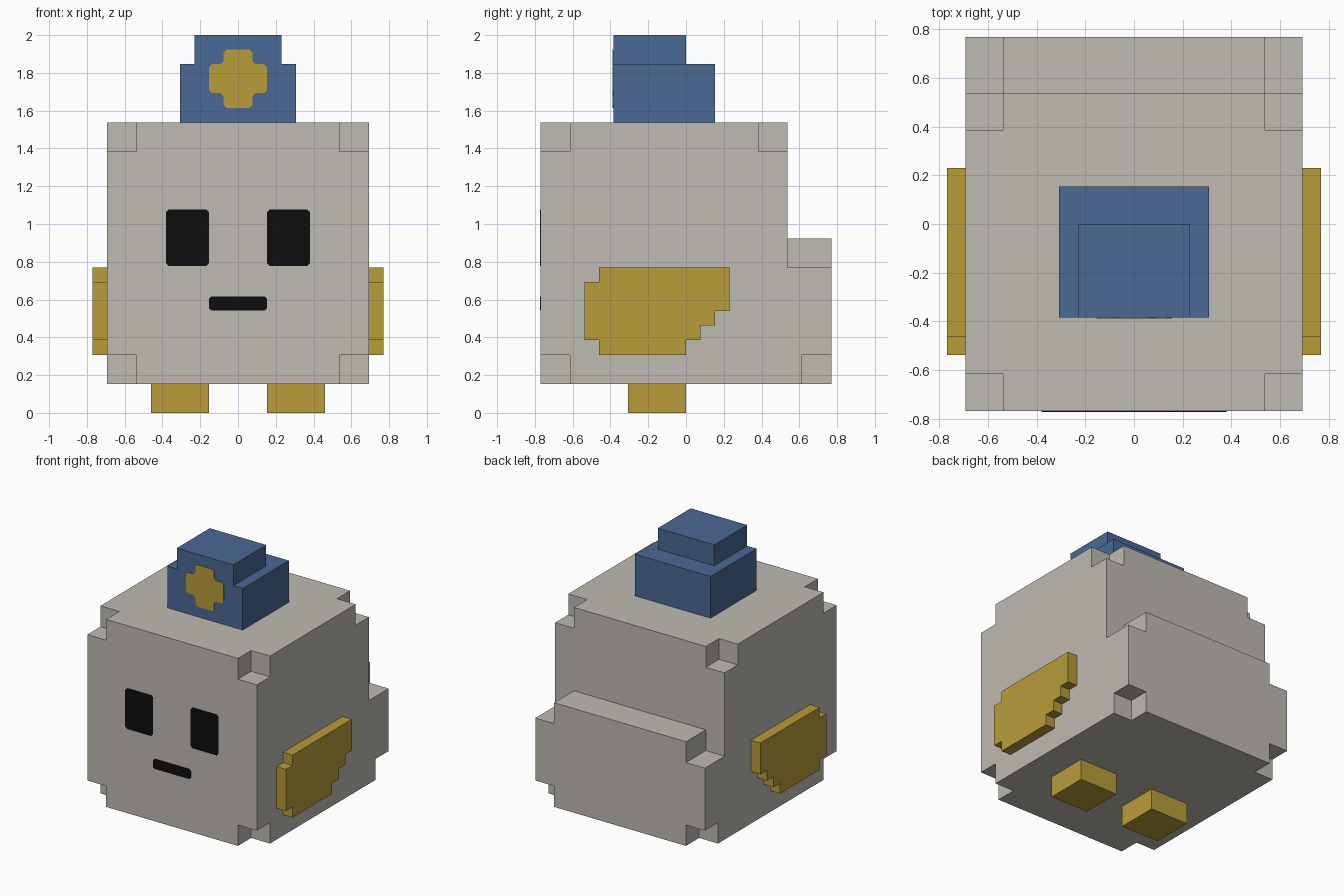
import bpy, bmesh
from mathutils import Vector, Matrix

cube = bpy.data.objects.get("Cube")
if cube:
    bpy.data.objects.remove(cube, do_unlink=True)

U = 1 / 13  # one voxel; all sizes below are in voxels


def material(name, rgb):
    lin = [((c / 255 + 0.055) / 1.055) ** 2.4 if c > 10 else c / 255 / 12.92 for c in rgb]
    m = bpy.data.materials.new(name)
    m.use_nodes = True
    m.diffuse_color = (*lin, 1)
    bsdf = next(n for n in m.node_tree.nodes if n.type == 'BSDF_PRINCIPLED')
    bsdf.inputs["Base Color"].default_value = (*lin, 1)
    bsdf.inputs["Roughness"].default_value = 0.9
    return m


GREY = material("warm grey", (191, 186, 178))
GOLD = material("gold", (185, 156, 58))
BLUE = material("blue", (74, 104, 148))
BLACK = material("black", (13, 13, 13))


def finish(name, bm, mat):
    bmesh.ops.recalc_face_normals(bm, faces=bm.faces[:])
    bm.transform(Matrix.Scale(U, 4))
    mesh = bpy.data.meshes.new(name)
    bm.to_mesh(mesh)
    bm.free()
    mesh.materials.append(mat)
    ob = bpy.data.objects.new(name, mesh)
    bpy.context.scene.collection.objects.link(ob)
    return ob


def add_box(bm, x, y, z):
    lo, hi = (Vector(v) for v in zip(x, y, z))
    size = hi - lo
    bmesh.ops.create_cube(bm, size=1, matrix=Matrix.Translation((lo + hi) / 2)
                          @ Matrix.Diagonal((*size, 1)))


def box(name, x, y, z, mat):
    bm = bmesh.new()
    add_box(bm, x, y, z)
    return finish(name, bm, mat)


def prism(name, points, axis, start, end, mat):
    """Extrude a (y, z) profile along x, or an (x, z) profile along y."""
    bm = bmesh.new()
    place = (lambda p: (start, *p)) if axis == 'x' else (lambda p: (p[0], start, p[1]))
    face = bm.faces.new([bm.verts.new(place(p)) for p in points])
    ext = bmesh.ops.extrude_face_region(bm, geom=[face])["geom"]
    d = end - start
    bmesh.ops.translate(bm, verts=[g for g in ext if isinstance(g, bmesh.types.BMVert)],
                        vec=(d, 0, 0) if axis == 'x' else (0, d, 0))
    return finish(name, bm, mat)


def clip_corners(points, c=0.2):
    out = []
    for i, p in enumerate(points):
        p = Vector(p)
        for q in (points[i - 1], points[(i + 1) % len(points)]):
            out.append(tuple(p + (Vector(q) - p).normalized() * c))
    return out


def rect(x0, x1, z0, z1):
    return [(x0, z0), (x1, z0), (x1, z1), (x0, z1)]


# Body: stepped side profile across the full width
body = prism("body", [(-10, 2), (10, 2), (10, 12), (7, 12), (7, 20), (-10, 20)],
             'x', -9, 9, GREY)

# Square notches cut from every body corner
bm = bmesh.new()
for x in ((7, 9.5), (-9.5, -7)):
    for y, z in (((-10.5, -8), (1.5, 4)), ((-10.5, -8), (18, 20.5)),
                 ((5, 7.5), (18, 20.5)), ((7, 10.5), (10, 12.5)), ((8, 10.5), (1.5, 4))):
        add_box(bm, x, y, z)
cutter = finish("corner_cutter", bm, GREY)
cutter.hide_render = True
mod = body.modifiers.new("corner notches", 'BOOLEAN')
mod.operation, mod.solver, mod.object = 'DIFFERENCE', 'EXACT', cutter
bpy.context.view_layer.objects.active = body
bpy.ops.object.modifier_apply(modifier=mod.name)
bpy.data.objects.remove(cutter, do_unlink=True)

# Hat in two tiers, flush at the front
box("hat_base", (-4, 4), (-5, 2), (20, 24), BLUE)
box("hat_crown", (-3, 3), (-5, 0), (24, 26), BLUE)

# Cross-shaped badge on the hat
badge = [(-1, 21), (1, 21), (1, 22), (2, 22), (2, 24), (1, 24),
         (1, 25), (-1, 25), (-1, 24), (-2, 24), (-2, 22), (-1, 22)]
prism("hat_badge", clip_corners(badge), 'y', -5.05, -5, GOLD)

# Mouth plate
prism("mouth", clip_corners(rect(-2, 2, 7.05, 8), 0.15), 'y', -10.05, -10, BLACK)

# Paired parts: eyes, wings and feet
wing = [(-6, 4), (0, 4), (0, 5), (1, 5), (1, 6), (2, 6), (2, 7),
        (3, 7), (3, 10), (-6, 10), (-6, 9), (-7, 9), (-7, 5), (-6, 5)]
for side, s in (("left", 1), ("right", -1)):
    prism(f"{side}_eye", clip_corners(rect(*sorted((2 * s, 4.95 * s)), 10.1, 14)),
          'y', -10.05, -10, BLACK)
    prism(f"{side}_wing", wing, 'x', 9 * s, 10 * s, GOLD)
    box(f"{side}_foot", sorted((2 * s, 6 * s)), (-4, 0), (0, 2), GOLD)
